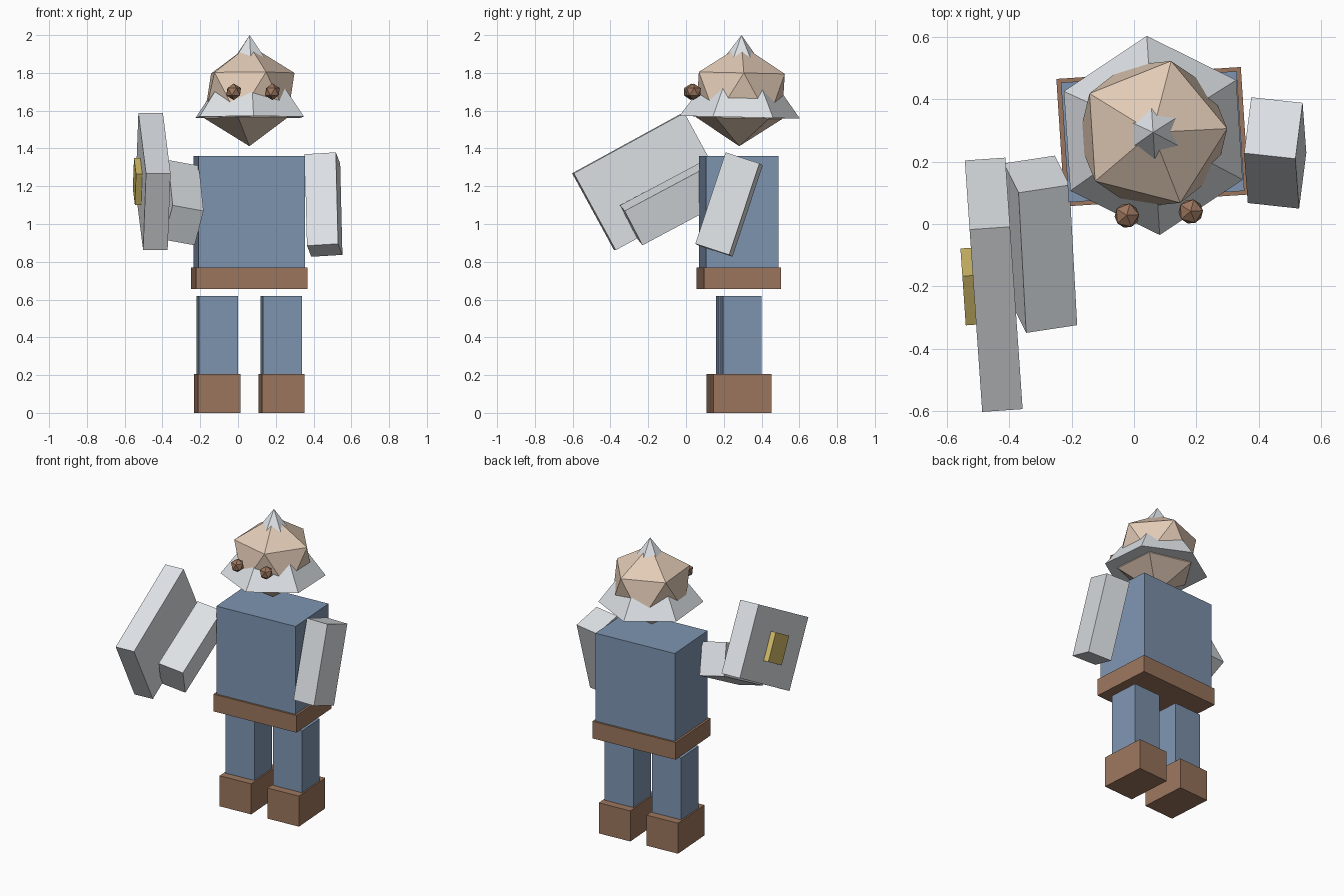
import bpy, bmesh
from math import radians
from mathutils import Matrix, Vector

cube = bpy.data.objects.get("Cube")
if cube:
    bpy.data.objects.remove(cube, do_unlink=True)


def material(name, rgb):
    m = bpy.data.materials.new(name)
    m.use_nodes = True
    m.diffuse_color = (*rgb, 1)
    m.node_tree.nodes["Principled BSDF"].inputs["Base Color"].default_value = (*rgb, 1)
    return m


cloth = material("blue_cloth", (0.21, 0.30, 0.44))
leather = material("brown_leather", (0.33, 0.18, 0.11))
metal = material("pale_metal", (0.73, 0.76, 0.79))
skin = material("skin", (0.77, 0.60, 0.47))
gold = material("gold", (0.65, 0.50, 0.14))

YAW = Matrix.Rotation(radians(3.7), 3, 'Z')
HEAD_TILT = YAW @ Matrix.Rotation(radians(-1.3), 3, 'X')
BODY = Vector((0.06, 0.28, 0))


def finish(name, bm, mat, centre, rotation):
    mesh = bpy.data.meshes.new(name)
    bm.to_mesh(mesh)
    bm.free()
    mesh.materials.append(mat)
    obj = bpy.data.objects.new(name, mesh)
    obj.matrix_world = Matrix.Translation(centre) @ rotation.to_4x4()
    bpy.context.collection.objects.link(obj)
    return obj


def box(name, mat, centre, size, rotation=YAW):
    bm = bmesh.new()
    bmesh.ops.create_cube(bm, size=1)
    bmesh.ops.scale(bm, vec=size, verts=bm.verts)
    return finish(name, bm, mat, centre, rotation)


def body_box(name, mat, side, width, depth, bottom, top):
    offset = YAW @ Vector((side, 0, (bottom + top) / 2))
    return box(name, mat, BODY + offset, (width, depth, top - bottom))


def ball(name, mat, centre, radius, rotation):
    bm = bmesh.new()
    bmesh.ops.create_icosphere(bm, subdivisions=1, radius=radius)
    return finish(name, bm, mat, centre, rotation)


def frame(across, up):
    """Rotation whose x follows 'across' and whose z follows 'up'."""
    x = Vector(across).normalized()
    y = Vector(up).cross(x).normalized()
    return Matrix((x, y, x.cross(y))).transposed()


# Torso and belt
body_box("torso", cloth, 0, 0.565, 0.385, 0.76, 1.36)
body_box("belt", leather, 0, 0.593, 0.41, 0.655, 0.77)

# Legs and boots
for label, side in (("right", -0.17), ("left", 0.17)):
    body_box(label + "_leg", cloth, side, 0.207, 0.205, 0.195, 0.62)
    body_box(label + "_boot", leather, side, 0.225, 0.308, 0, 0.205)

# Arms
box("left_arm", metal, (0.453, 0.228, 1.103), (0.166, 0.19, 0.51),
    frame((0.165, -0.018, 0.01), (-0.01, 0.16, 0.485)))
box("right_arm", metal, (-0.30, -0.065, 1.113), (0.168, 0.21, 0.51),
    frame((0.165, 0.025, -0.03), (-0.025, 0.45, 0.24)))

# Shield with its emblem plate
tilt = frame((0.13, 0.009, 0), (-0.035, 0.585, 0.32))
shield_centre = Vector((-0.45, -0.195, 1.225))
box("shield", metal, shield_centre, (0.13, 0.464, 0.668), tilt)
box("shield_boss", gold, shield_centre + tilt @ Vector((-0.081, 0, 0)),
    (0.035, 0.186, 0.18), tilt)

# Head poking through a pointed six-sided helmet
ball("head", skin, (0.06, 0.288, 1.68), 0.268, HEAD_TILT)
bm = bmesh.new()
bmesh.ops.create_cone(bm, cap_ends=True, segments=6, radius1=0.32, radius2=0, depth=0.435)
bmesh.ops.remove_doubles(bm, verts=bm.verts, dist=0.001)
if not any(abs(v.co.x) < 0.01 and v.co.y > 0.3 for v in bm.verts):
    bmesh.ops.rotate(bm, verts=bm.verts, matrix=Matrix.Rotation(radians(30), 3, 'Z'))
finish("helmet", bm, metal, (0.0615, 0.289, 1.7825), HEAD_TILT)

# Eyes
ball("right_eye", leather, (-0.023, 0.027, 1.70), 0.044, HEAD_TILT)
ball("left_eye", leather, (0.182, 0.04, 1.70), 0.044, HEAD_TILT)
